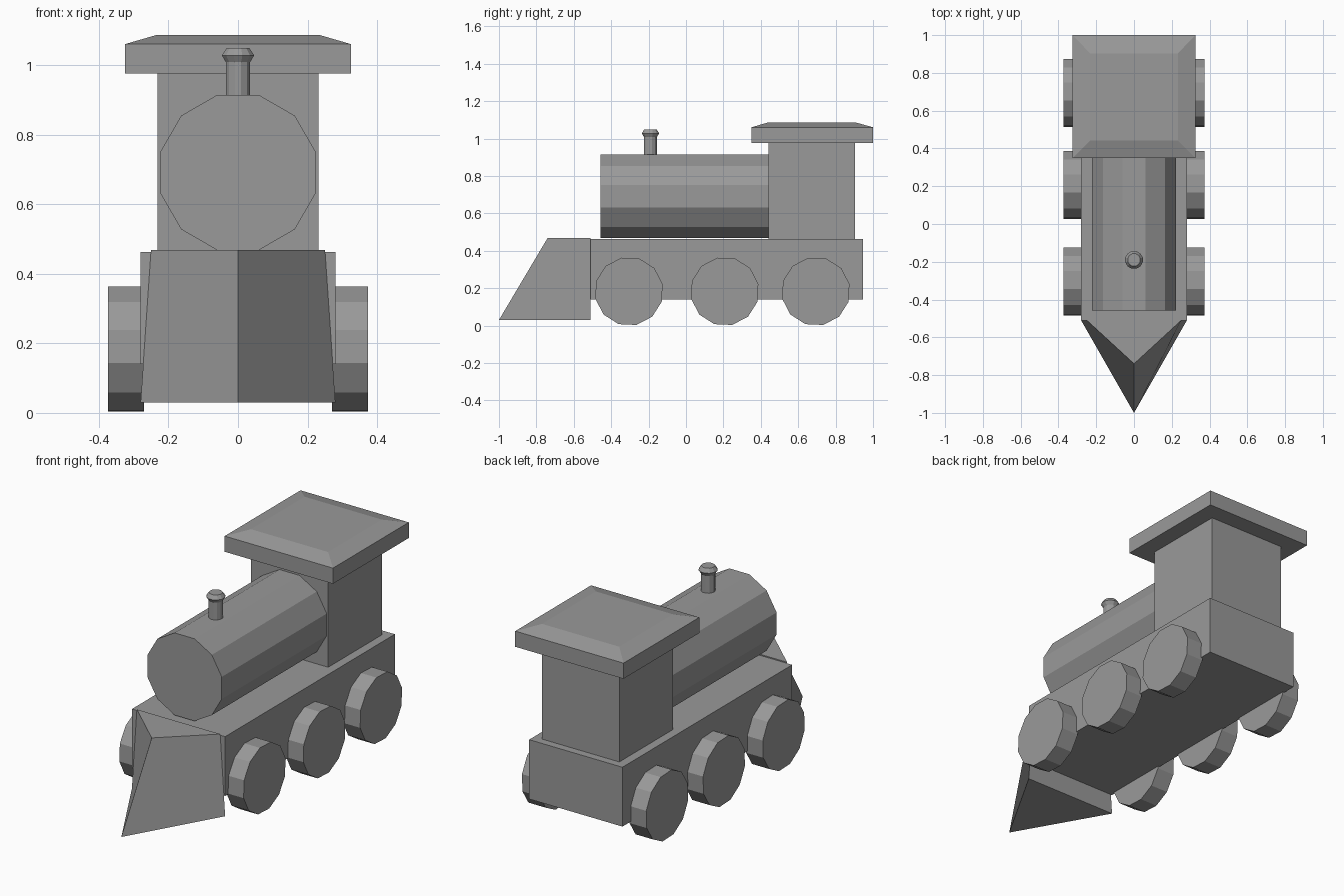
import bpy, bmesh, math
from mathutils import Matrix

if "Cube" in bpy.data.objects:
    bpy.data.objects.remove(bpy.data.objects["Cube"])

grey = bpy.data.materials.new("plain grey")
grey.diffuse_color = (0.32, 0.32, 0.32, 1)
grey.use_nodes = True
grey.node_tree.nodes["Principled BSDF"].inputs["Base Color"].default_value = grey.diffuse_color


def loft(name, rings):
    """Skin a stack of equal-sized point rings and cap both ends."""
    bm = bmesh.new()
    loops = [[bm.verts.new(p) for p in ring] for ring in rings]
    n = len(loops[0])
    for a, b in zip(loops, loops[1:]):
        for i in range(n):
            j = (i + 1) % n
            bm.faces.new((a[i], a[j], b[j], b[i]))
    bm.faces.new(loops[0][::-1])
    bm.faces.new(loops[-1])
    bmesh.ops.recalc_face_normals(bm, faces=bm.faces)
    mesh = bpy.data.meshes.new(name)
    bm.to_mesh(mesh)
    bm.free()
    mesh.materials.append(grey)
    obj = bpy.data.objects.new(name, mesh)
    bpy.context.collection.objects.link(obj)
    return obj


def rect(x, y0, y1, z):
    return [(-x, y0, z), (x, y0, z), (x, y1, z), (-x, y1, z)]


def circle(r, turn, place, sides=12):
    """Ring of points; place(a, b) puts each one in space."""
    angles = [math.radians(turn) + math.tau * i / sides for i in range(sides)]
    return [place(r * math.sin(t), r * math.cos(t)) for t in angles]


# Chassis and cabin
loft("chassis", [rect(0.28, -0.51, 0.945, z) for z in (0.14, 0.462)])
loft("cabin", [rect(0.232, 0.442, 0.903, z) for z in (0.462, 0.975)])

# Roof with a bevelled top
loft("roof", [rect(0.325, 0.35, 1.0, 0.975),
              rect(0.325, 0.35, 1.0, 1.06),
              rect(0.232, 0.442, 0.903, 1.087)])

# Wedge-shaped plough
loft("plough", [[(-0.28, -0.51, 0.03), (0, -1.0, 0.03), (0.28, -0.51, 0.03)],
                [(-0.25, -0.51, 0.468), (0, -0.74, 0.468), (0.25, -0.51, 0.468)]])

# Twelve-sided boiler lying along y
loft("boiler", [circle(0.231, 15, lambda a, b, y=y: (a, y, 0.691 + b))
                for y in (-0.458, 0.442)])

# Chimney with a flared lip
loft("chimney", [circle(r, 15, lambda a, b, z=z: (a, -0.19 + b, z))
                 for r, z in ((0.036, 0.90), (0.036, 1.008),
                              (0.048, 1.028), (0.034, 1.049))])

# Three pairs of wheels
for row, yc in (("front", -0.305), ("middle", 0.207), ("rear", 0.694)):
    for side, s in (("left", -1), ("right", 1)):
        loft(f"{row}_{side}_wheel",
             [circle(0.184, 17.5, lambda a, b, x=x: (s * x, yc + a, 0.183 + b))
              for x in (0.27, 0.373)])
